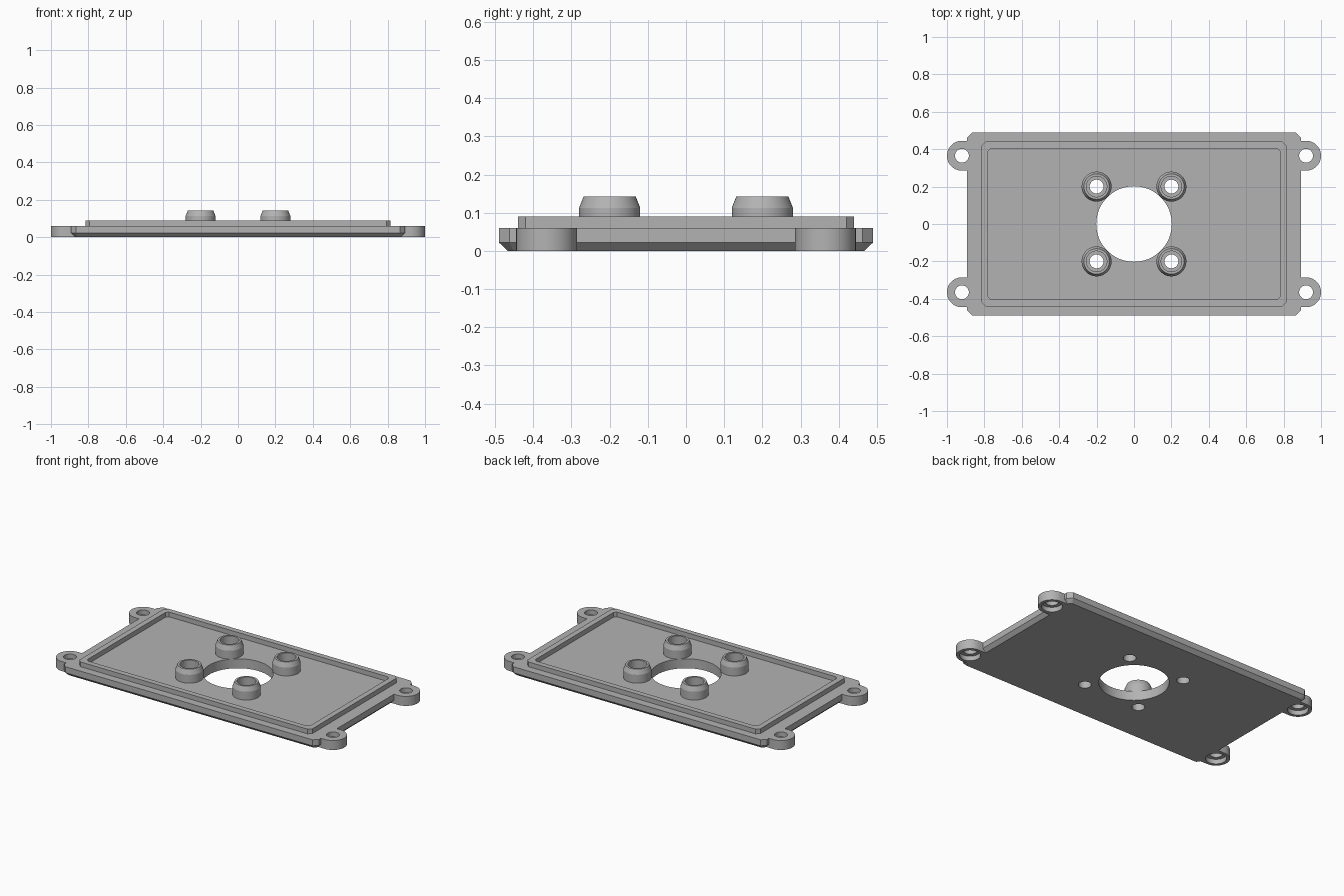
import bpy, bmesh
from math import cos, sin, pi, radians

if "Cube" in bpy.data.objects:
    bpy.data.objects.remove(bpy.data.objects["Cube"], do_unlink=True)

grey = bpy.data.materials.new("plain grey")
grey.use_nodes = True
grey.diffuse_color = (0.45, 0.45, 0.45, 1)
grey.node_tree.nodes["Principled BSDF"].inputs["Base Color"].default_value = grey.diffuse_color


def octagon(hx, hy, c, z):
    """Rectangle with chamfered corners."""
    pts = [(hx, hy - c), (hx - c, hy), (c - hx, hy), (-hx, hy - c)]
    return [(x, y, z) for x, y in pts] + [(-x, -y, z) for x, y in pts]


def circle(r, z, x=0, y=0, n=48):
    return [(x + r * cos(2 * pi * i / n), y + r * sin(2 * pi * i / n), z) for i in range(n)]


def tab(sx, cy, z, r=0.08, n=24):
    """Half-round mounting ear outline pointing along sx."""
    arc = [(0.92 + r * cos(a), r * sin(a)) for a in (-pi / 2 + pi * i / n for i in range(n + 1))]
    return [(sx * x, cy + y, z) for x, y in arc + [(0.86, r), (0.86, -r)]]


def loft(name, loops, ring=False):
    """Skin a stack of loops; a ring joins the last loop to the first."""
    bm = bmesh.new()
    rows = [[bm.verts.new(p) for p in loop] for loop in loops]
    pairs = list(zip(rows, rows[1:])) + ([(rows[-1], rows[0])] if ring else [])
    for a, b in pairs:
        for i in range(len(a)):
            j = (i + 1) % len(a)
            bm.faces.new((a[i], a[j], b[j], b[i]))
    if not ring:
        bm.faces.new(rows[0][::-1])
        bm.faces.new(rows[-1])
    bmesh.ops.recalc_face_normals(bm, faces=bm.faces)
    mesh = bpy.data.meshes.new(name)
    bm.to_mesh(mesh)
    bm.free()
    mesh.materials.append(grey)
    obj = bpy.data.objects.new(name, mesh)
    bpy.context.collection.objects.link(obj)
    return obj


def select(obj):
    bpy.ops.object.select_all(action="DESELECT")
    obj.select_set(True)
    bpy.context.view_layer.objects.active = obj


def combine(target, tool, operation):
    mod = target.modifiers.new("shape", "BOOLEAN")
    mod.operation, mod.solver, mod.object = operation, "EXACT", tool
    select(target)
    bpy.ops.object.modifier_apply(modifier=mod.name)
    bpy.data.objects.remove(tool, do_unlink=True)


corners = [(sx, sy) for sx in (-1, 1) for sy in (-1, 1)]

# Base plate with chamfered underside
plate = loft("base_plate", [octagon(0.87, 0.467, 0.015, 0),
                            octagon(0.892, 0.49, 0.027, 0.022),
                            octagon(0.892, 0.49, 0.027, 0.06)])

# Mounting ears, then their holes counterbored from below
for sx, sy in corners:
    ear = loft("ear", [tab(sx, sy * 0.365, z) for z in (0, 0.06)])
    combine(plate, ear, "UNION")
for sx, sy in corners:
    x, y = sx * 0.92, sy * 0.365
    steps = [(0.06, -0.05), (0.06, 0.03), (0.037, 0.03), (0.037, 0.1)]
    combine(plate, loft("cutter", [circle(r, z, x, y) for r, z in steps]), "DIFFERENCE")

# Central opening and screw holes through the plate
holes = [(0.202, 0, 0)] + [(0.037, sx * 0.2, sy * 0.2) for sx, sy in corners]
for r, x, y in holes:
    combine(plate, loft("cutter", [circle(r, z, x, y, 64) for z in (-0.1, 0.1)]), "DIFFERENCE")

# Raised locating rim
rim = loft("raised_rim", [octagon(0.815, 0.44, 0.02, 0.059), octagon(0.815, 0.44, 0.02, 0.09),
                          octagon(0.78, 0.405, 0.015, 0.09), octagon(0.78, 0.405, 0.015, 0.059)], True)

# Hollow screw bosses with tapered tops
parts = [plate, rim]
for sx, sy in corners:
    name = ("back" if sy > 0 else "front") + ("_left" if sx > 0 else "_right") + "_boss"
    steps = [(0.08, 0.059), (0.08, 0.113), (0.068, 0.143), (0.055, 0.143),
             (0.055, 0.075), (0.037, 0.075), (0.037, 0.059)]
    parts.append(loft(name, [circle(r, z, sx * 0.2, sy * 0.2) for r, z in steps], True))

for obj in parts:
    select(obj)
    bpy.ops.object.shade_smooth_by_angle(angle=radians(20))
